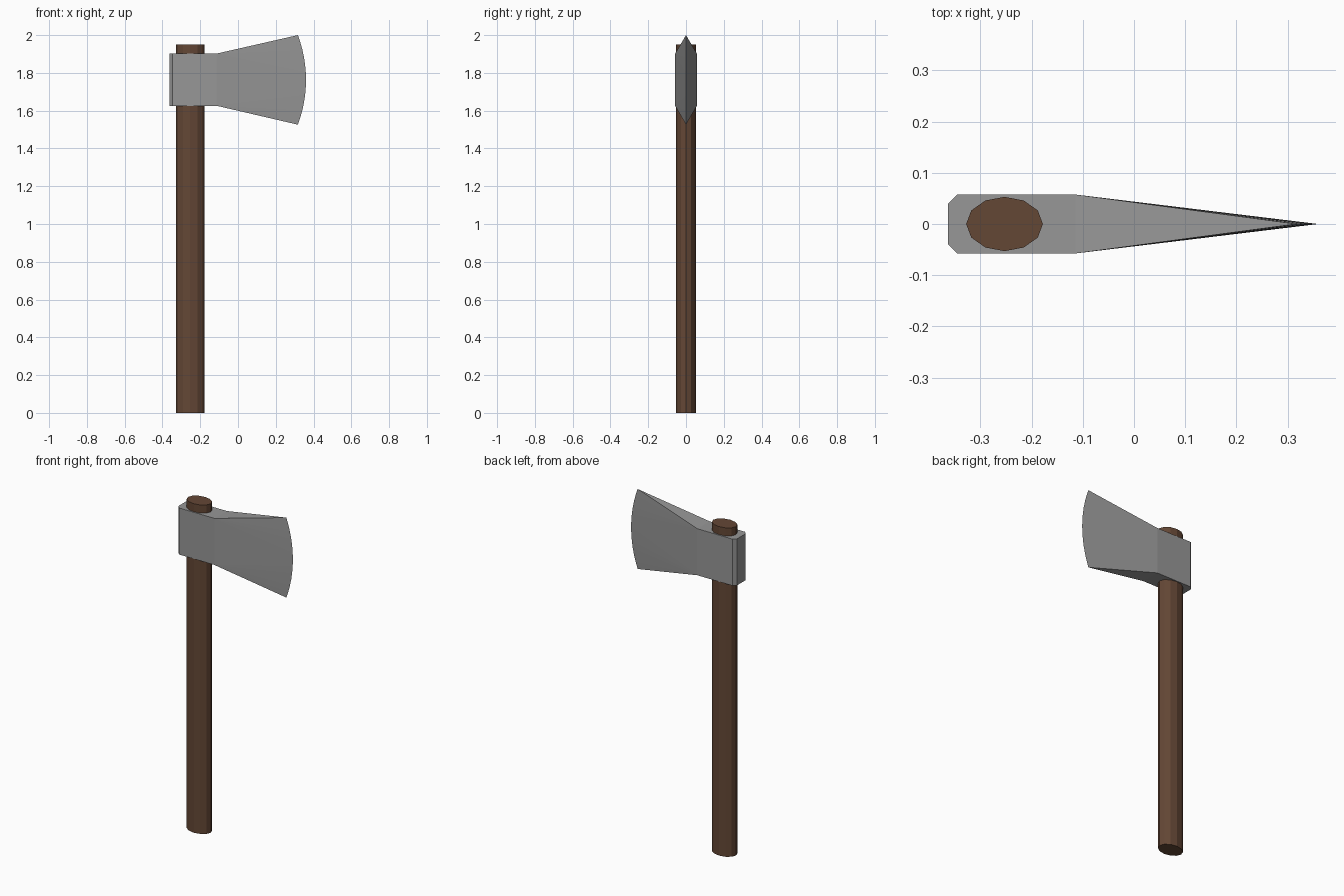
import bpy, bmesh, math

cube = bpy.data.objects.get("Cube")
if cube:
    bpy.data.objects.remove(cube, do_unlink=True)


def make_material(name, rgb):
    mat = bpy.data.materials.new(name)
    mat.use_nodes = True
    mat.diffuse_color = (*rgb, 1)
    mat.node_tree.nodes["Principled BSDF"].inputs["Base Color"].default_value = (*rgb, 1)
    return mat


def make_object(name, bm, mat):
    bmesh.ops.recalc_face_normals(bm, faces=bm.faces)
    mesh = bpy.data.meshes.new(name)
    bm.to_mesh(mesh)
    bm.free()
    mesh.materials.append(mat)
    obj = bpy.data.objects.new(name, mesh)
    bpy.context.collection.objects.link(obj)
    return obj


wood = make_material("brown wood", (0.127, 0.063, 0.036))
steel = make_material("grey steel", (0.31, 0.31, 0.31))

# Handle: oval twelve-sided shaft
HANDLE_X, HANDLE_TOP = -0.253, 1.95
bm = bmesh.new()
bmesh.ops.create_cone(bm, cap_ends=True, segments=12, radius1=1, radius2=1, depth=1)
for v in bm.verts:
    v.co = (HANDLE_X + v.co.x * 0.075, v.co.y * 0.053, (v.co.z + 0.5) * HANDLE_TOP)
make_object("handle", bm, wood)

# Axe head: chamfered block whose cheeks taper to a curved edge
BOTTOM, TOP = 1.626, 1.902
half = [(-0.114, 0.0575), (-0.346, 0.0575), (-0.363, 0.04)]
plan = half + [(x, -y) for x, y in reversed(half)]
bm = bmesh.new()
low = [bm.verts.new((x, y, BOTTOM)) for x, y in plan]
high = [bm.verts.new((x, y, TOP)) for x, y in plan]
bm.faces.new(low)
bm.faces.new(high)
for i in range(len(plan) - 1):
    bm.faces.new((low[i], low[i + 1], high[i + 1], high[i]))

# Cutting edge: circular arc from the lower tip to the upper tip
SEGMENTS, CHORD, BULGE, TIP_X = 12, 0.237, 0.043, 0.317
radius = (CHORD ** 2 + BULGE ** 2) / (2 * BULGE)
sweep = math.asin(CHORD / radius)
edge = []
for i in range(SEGMENTS + 1):
    a = sweep * (2 * i / SEGMENTS - 1)
    edge.append(bm.verts.new((TIP_X + BULGE - radius * (1 - math.cos(a)), 0,
                              2 - CHORD + radius * math.sin(a))))

# Cheeks fan out from the block corners, closed by top and bottom slopes
middle = SEGMENTS // 2
for side in (0, -1):
    for i in range(SEGMENTS):
        corner = low[side] if i < middle else high[side]
        bm.faces.new((corner, edge[i], edge[i + 1]))
    bm.faces.new((low[side], edge[middle], high[side]))
bm.faces.new((low[0], low[-1], edge[0]))
bm.faces.new((high[0], high[-1], edge[-1]))
make_object("axe_head", bm, steel)
